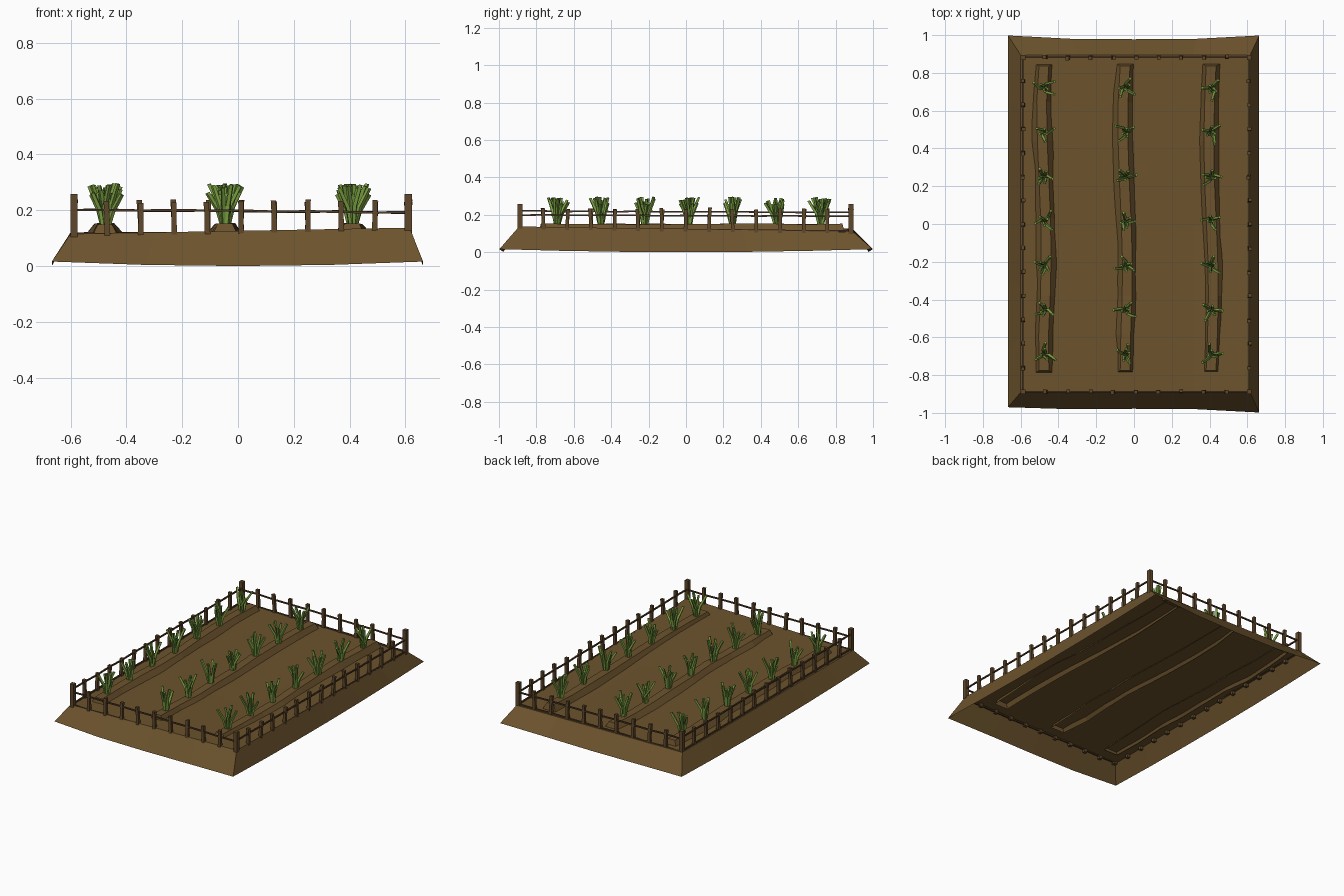
import bpy, bmesh, math, random
from mathutils import Vector

if "Cube" in bpy.data.objects:
    bpy.data.objects.remove(bpy.data.objects["Cube"])

random.seed(4)


def material(name, col):
    m = bpy.data.materials.new(name)
    m.diffuse_color = (*col, 1)
    m.use_nodes = True
    m.node_tree.nodes["Principled BSDF"].inputs["Base Color"].default_value = m.diffuse_color
    return m


SOIL = material("soil", (0.15, 0.086, 0.026))
POST = material("post wood", (0.115, 0.064, 0.023))
RAIL = material("rail wood", (0.085, 0.046, 0.019))
LEAF = material("leaf green", (0.205, 0.36, 0.055))
DARK = material("deep leaf green", (0.15, 0.28, 0.042))


def finish(bm, name, *mats):
    me = bpy.data.meshes.new(name)
    bm.to_mesh(me)
    bm.free()
    for m in mats:
        me.materials.append(m)
    ob = bpy.data.objects.new(name, me)
    bpy.context.collection.objects.link(ob)
    return ob


def tube(bm, pts, radii, sides=4, mat=0, turn=math.pi / 4):
    """Sweep a small polygon along a path and cap both ends."""
    pts = [Vector(p) for p in pts]
    d = (pts[-1] - pts[0]).normalized()
    ref = Vector((0, 0, 1)) if abs(d.z) < 0.7 else Vector((1, 0, 0))
    u = d.cross(ref).normalized()
    v = d.cross(u)
    rings = []
    for p, r in zip(pts, radii):
        rings.append([bm.verts.new(p + r * (u * math.cos(a) + v * math.sin(a)))
                      for a in (turn + 2 * math.pi * k / sides for k in range(sides))])
    faces = [bm.faces.new(rings[0][::-1]), bm.faces.new(rings[-1])]
    for a, b in zip(rings, rings[1:]):
        for k in range(sides):
            j = (k + 1) % sides
            faces.append(bm.faces.new((a[k], a[j], b[j], b[k])))
    for f in faces:
        f.material_index = mat


def ground(x, y):
    """Height of the slightly twisted plateau."""
    u, v = x / 0.6, y / 0.89
    return 0.12 + 0.0025 * u - 0.006 * v - 0.0085 * u * v


# mound: open-bottomed plateau with sloping banks
bm = bmesh.new()
NX, NY = 4, 6
top = {}
for i in range(NX + 1):
    for j in range(NY + 1):
        x, y = -0.6 + 1.215 * i / NX, -0.892 + 1.787 * j / NY
        top[i, j] = bm.verts.new((x, y, ground(x, y)))
for i in range(NX):
    for j in range(NY):
        bm.faces.new((top[i, j], top[i + 1, j], top[i + 1, j + 1], top[i, j + 1]))
rim = ([(i, 0) for i in range(NX)] + [(NX, j) for j in range(NY)] +
       [(i, NY) for i in range(NX, 0, -1)] + [(0, j) for j in range(NY, 0, -1)])
foot = []
for i, j in rim:
    u, v = 2 * i / NX - 1, 2 * j / NY - 1
    x = u * (0.663 if u > 0 else 0.667)
    y = v * (0.978 + 0.02 * abs(u) ** 3)
    if u < -0.9 and v < -0.9:
        y = -0.97
    foot.append(bm.verts.new((x, y, 0.016 * (u * v) ** 2)))
for k in range(len(rim)):
    n = (k + 1) % len(rim)
    bm.faces.new((top[rim[k]], foot[k], foot[n], top[rim[n]]))
bmesh.ops.recalc_face_normals(bm, faces=bm.faces)
finish(bm, "soil_mound", SOIL)

ROWS = (-0.475, -0.045, 0.41)
PLANT_Y = [-0.69 + 0.235 * k for k in range(7)]

# planting ridges: wavy trapezoid bars, open underneath
for n, cx in enumerate(ROWS):
    bm = bmesh.new()
    prev = first = None
    N = 9
    for k in range(N):
        t = k / (N - 1)
        y = -0.79 + 1.64 * t
        end = k in (0, N - 1)
        inset = 0.014 * (1 if k == 0 else -1 if k == N - 1 else 0)
        wave = 0 if end else 0.012 * math.sin(6.5 * t + 2.2 + n * 0.4)
        wl = 0.05 if end else 0.064 + random.uniform(-.012, .012)
        wr = 0.05 if end else 0.06 + random.uniform(-.008, .012)
        zt = 0.15 + random.uniform(-.004, .004)
        c = cx - wave
        ring = [bm.verts.new(p) for p in ((c - wl, y, 0.101), (c - 0.028, y + inset, zt),
                                          (c + 0.024, y + inset, zt), (c + wr, y, 0.101))]
        if prev:
            for a in range(3):
                bm.faces.new((prev[a], ring[a], ring[a + 1], prev[a + 1]))
        else:
            bm.faces.new(ring[::-1])
        prev = ring
    bm.faces.new(prev)
    bmesh.ops.recalc_face_normals(bm, faces=bm.faces)
    finish(bm, f"planting_ridge_{n + 1}", SOIL)

# crops: clumps of outward bending stalks
for n, cx in enumerate(ROWS):
    bm = bmesh.new()
    for py in PLANT_Y:
        spin = random.uniform(0, 6.28)
        for s in range(6):
            a = spin + s * math.pi / 3 + random.uniform(-.25, .25)
            outer = s % 2 == 0
            reach = random.uniform(0.045, 0.066) if outer else random.uniform(0.015, 0.035)
            h = random.uniform(0.255, 0.295)
            bend = a + random.uniform(-.6, .6)
            base = Vector((cx, py, 0))
            out, tip = (Vector((math.cos(q), math.sin(q), 0)) for q in (a, bend))
            pts = (base + 0.009 * out + Vector((0, 0, 0.135)),
                   base + reach * 0.42 * out + Vector((0, 0, 0.07 + h * 0.5)),
                   base + reach * tip + Vector((0, 0, h)))
            tube(bm, pts, (0.0075, 0.0095, 0.0085), 4, 0 if outer else 1, a)
    bmesh.ops.recalc_face_normals(bm, faces=bm.faces)
    finish(bm, f"crop_row_{n + 1}", LEAF, DARK)

# fence: corner posts, uneven pickets and two rails per side
# each side: name, start, end, bays, upper and lower rail heights (start, end)
X0, X1, Y0, Y1 = -0.588, 0.61, -0.888, 0.882
SIDES = (("front", (X0, Y0), (X1, Y0), 10, ((0.202, 0.192), (0.115, 0.122))),
         ("right", (X1, Y0), (X1, Y1), 14, ((0.199, 0.192), (0.130, 0.112))),
         ("back", (X1, Y1), (X0, Y1), 10, ((0.192, 0.202), (0.114, 0.118))),
         ("left", (X0, Y1), (X0, Y0), 14, ((0.212, 0.220), (0.122, 0.122))))
for name, a, b, count, heights in SIDES:
    posts, rails = bmesh.new(), bmesh.new()
    line = []
    for k in range(count + 1):
        t = k / count
        x, y = a[0] + (b[0] - a[0]) * t, a[1] + (b[1] - a[1]) * t
        g = ground(x, y)
        line.append((x, y, t))
        if k == 0:
            tube(posts, ((x, y, g - 0.012), (x, y, 0.258)), (0.018, 0.018))
        elif k < count:
            lean = [random.uniform(-.006, .006) for _ in range(2)]
            h = 0.232 + random.uniform(-.006, .006)
            tube(posts, ((x, y, g - 0.022), (x + lean[0] * .3, y + lean[1] * .3, g + .05),
                         (x + lean[0], y + lean[1], h)), (0.0145, 0.0125, 0.0135))
    for z0, z1 in heights:
        path = [(x, y, z0 + (z1 - z0) * t + random.uniform(-.002, .002)) for x, y, t in line]
        tube(rails, path, [0.006] * len(path))
    bmesh.ops.recalc_face_normals(posts, faces=posts.faces)
    bmesh.ops.recalc_face_normals(rails, faces=rails.faces)
    finish(posts, f"{name}_fence_posts", POST)
    finish(rails, f"{name}_fence_rails", RAIL)
